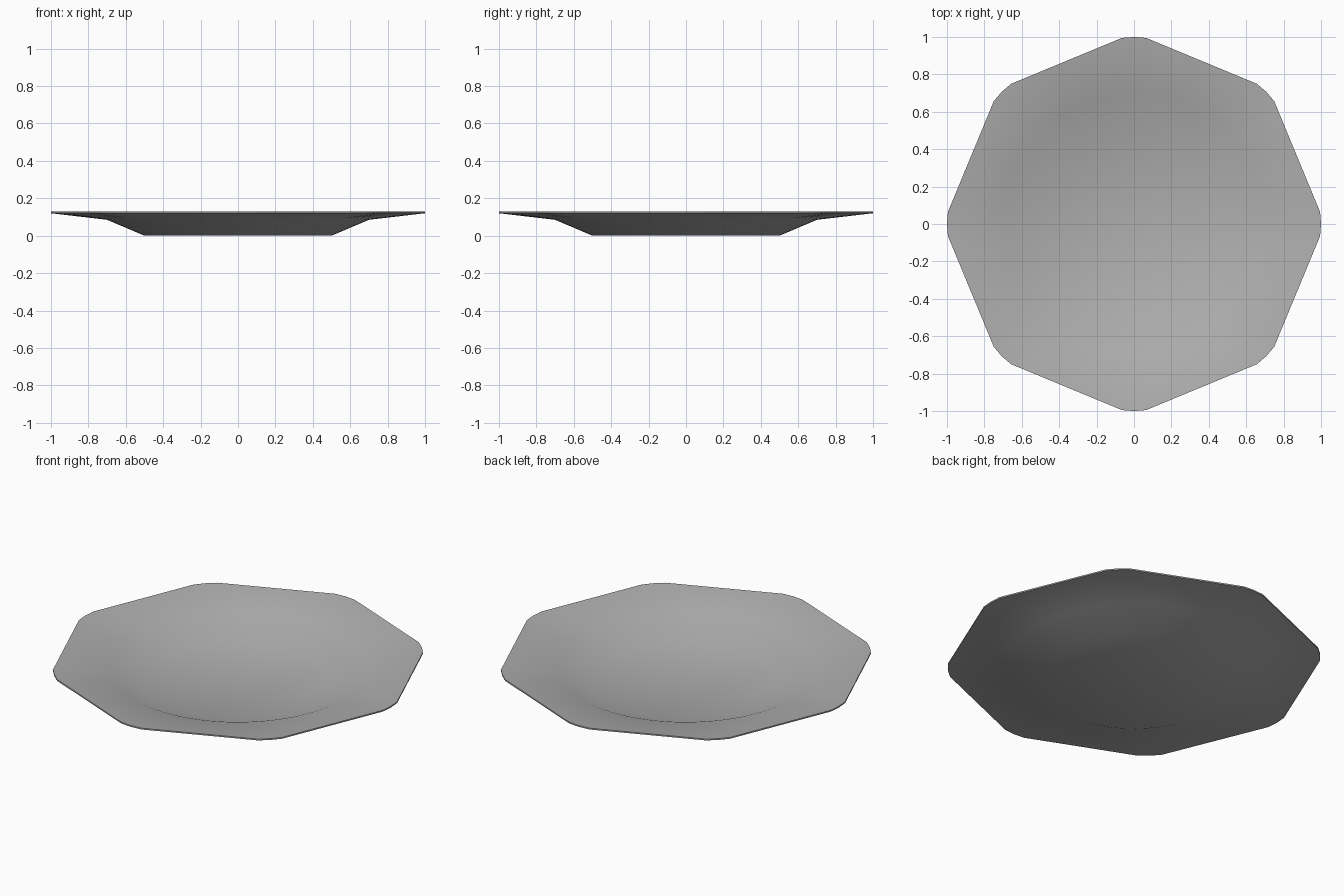
import bpy, bmesh, math

if "Cube" in bpy.data.objects:
    bpy.data.objects.remove(bpy.data.objects["Cube"])

N = 96               # steps around
APOTHEM = 0.944      # flat sides of the octagonal rim


def rim_radius(a):
    """Polar radius of an octagon whose corners are trimmed by the unit circle."""
    step = math.pi / 4
    return min(1.0, APOTHEM / math.cos(a % step - step / 2))


bm = bmesh.new()


def ring(z, radius):
    verts = []
    for i in range(N):
        a = 2 * math.pi * i / N
        r = radius or rim_radius(a)
        verts.append(bm.verts.new((r * math.cos(a), r * math.sin(a), z)))
    return verts


# Underside, rim edge and upper side, from the foot outwards and back in (0 = octagon rim)
profile = [(0.0, 0.5), (0.085, 0.70), (0.12, 0), (0.128, 0), (0.093, 0.70), (0.01, 0.495)]
rings = [ring(z, r) for z, r in profile]
for low, high in zip(rings, rings[1:]):
    for i in range(N):
        j = (i + 1) % N
        bm.faces.new((low[i], low[j], high[j], high[i]))

# Flat foot and well floor, fanned to the middle
for edge, z in ((rings[0], 0.0), (rings[-1], 0.01)):
    mid = bm.verts.new((0, 0, z))
    for i in range(N):
        bm.faces.new((edge[i], edge[(i + 1) % N], mid))
bmesh.ops.recalc_face_normals(bm, faces=bm.faces)

mesh = bpy.data.meshes.new("octagonal_plate")
bm.to_mesh(mesh)
bm.free()
plate = bpy.data.objects.new("octagonal_plate", mesh)
bpy.context.collection.objects.link(plate)

# Darker grey glaze
glaze = bpy.data.materials.new("grey_glaze")
glaze.diffuse_color = (0.43, 0.43, 0.43, 1)
glaze.use_nodes = True
glaze.node_tree.nodes["Principled BSDF"].inputs["Base Color"].default_value = glaze.diffuse_color
mesh.materials.append(glaze)

# Smooth faces, crisp rim edge
bpy.context.view_layer.objects.active = plate
plate.select_set(True)
bpy.ops.object.shade_smooth_by_angle(angle=math.radians(40))
